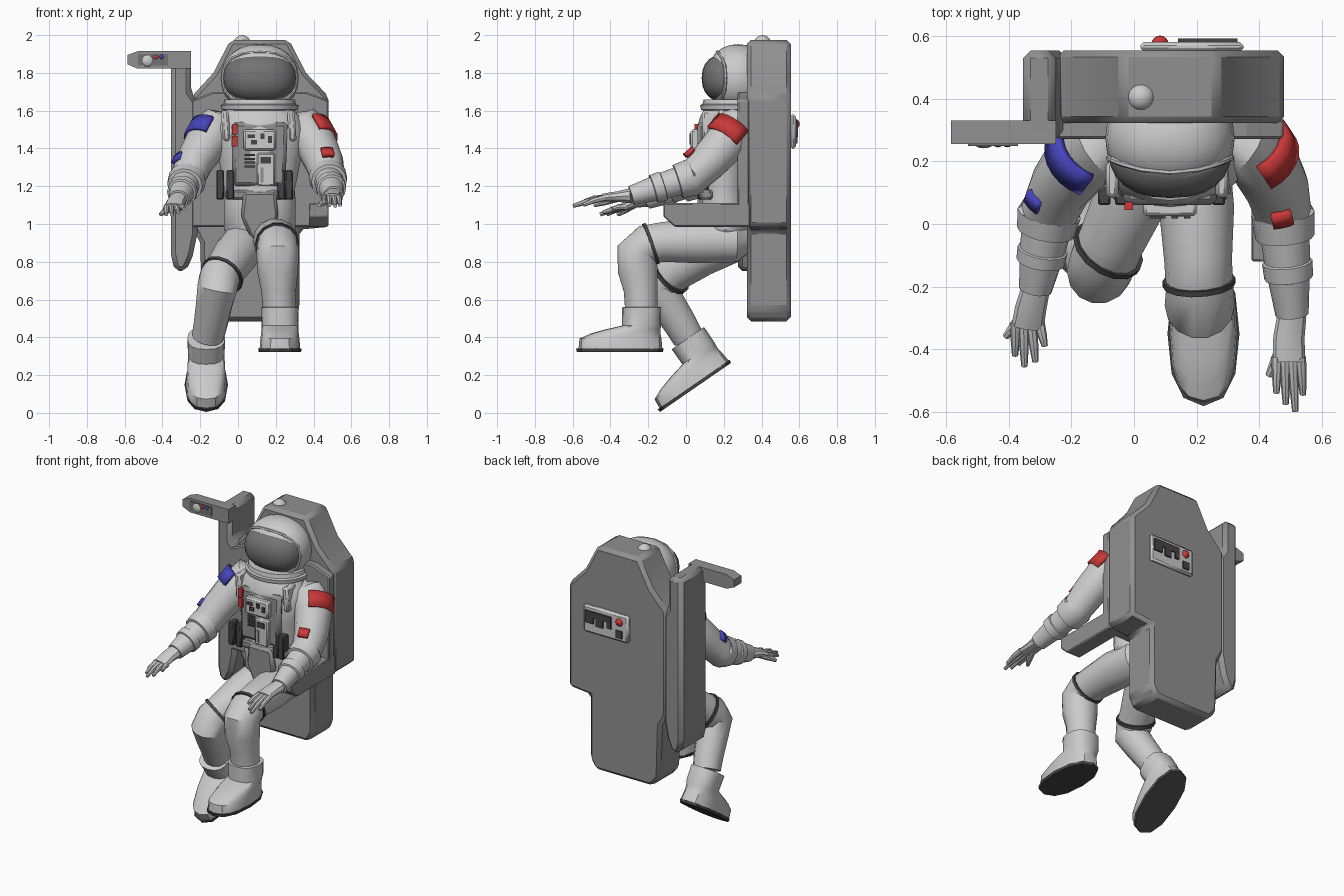
import bpy, bmesh, math
from mathutils import Vector as V

if "Cube" in bpy.data.objects:
    bpy.data.objects.remove(bpy.data.objects["Cube"])

CX = 0.115  # the figure and pack are centred here
DARK, MID, SHADE = (.06, .06, .06, 1), (.28, .28, .28, 1), (.17, .17, .17, 1)
RED, BLUE = (.6, .04, .04, 1), (.06, .06, .5, 1)


def finish(ob, color=None, bevel=0, angle=35):
    if color:
        key = "mat_%.2f_%.2f_%.2f" % color[:3]
        m = bpy.data.materials.get(key) or bpy.data.materials.new(key)
        m.diffuse_color = color
        m.use_nodes = True
        m.node_tree.nodes["Principled BSDF"].inputs["Base Color"].default_value = m.diffuse_color
        ob.data.materials.append(m)
    if bevel:
        b = ob.modifiers.new("bevel", 'BEVEL')
        b.width, b.segments, b.limit_method = bevel, 1, 'ANGLE'
    bpy.ops.object.select_all(action='DESELECT')
    bpy.context.view_layer.objects.active = ob
    ob.select_set(True)
    bpy.ops.object.shade_smooth_by_angle(angle=math.radians(angle))
    return ob


def skin(name, rings, color=None, bevel=0, caps=True, closed=True, angle=35):
    bm = bmesh.new()
    rows = [[bm.verts.new(p) for p in r] for r in rings]
    n = len(rows[0])
    for a, b in zip(rows, rows[1:]):
        for i in range(n if closed else n - 1):
            bm.faces.new((a[i], a[(i + 1) % n], b[(i + 1) % n], b[i]))
    if caps:
        bm.faces.new(rows[0][::-1])
        bm.faces.new(rows[-1])
    bmesh.ops.recalc_face_normals(bm, faces=bm.faces)
    me = bpy.data.meshes.new(name)
    bm.to_mesh(me)
    ob = bpy.data.objects.new(name, me)
    bpy.context.collection.objects.link(ob)
    return finish(ob, color, bevel, angle)


def tube(name, pts, color=None, n=14, axis=(1, 0, 0)):
    """Loft along a path of (x, y, z, r) or (x, y, z, r_side, r_up)."""
    P = [V(p[:3]) for p in pts]
    rings = []
    for i, p in enumerate(pts):
        t = (P[min(i + 1, len(P) - 1)] - P[max(i - 1, 0)]).normalized()
        s = (V(axis) - t * t.dot(V(axis))).normalized()
        u = t.cross(s)
        rings.append([P[i] + s * p[3] * math.cos(a) + u * p[-1] * math.sin(a)
                      for a in (2 * math.pi * k / n for k in range(n))])
    return skin(name, rings, color)


def loft(name, levels, color=None, n=16, e=1.0):
    """Stack of level rings (z, cx, cy, rx, ry); e < 1 squares them off."""
    f = lambda v: math.copysign(abs(v) ** e, v)
    return skin(name, [[V((cx + rx * f(math.cos(a)), cy + ry * f(math.sin(a)), z))
                for a in (2 * math.pi * k / n for k in range(n))]
                for z, cx, cy, rx, ry in levels], color)


def prism(name, outline, y0, y1, color=None, bevel=0):
    return skin(name, [[(x, y, z) for x, z in outline] for y in (y0, y1)], color, bevel, angle=20)


def box(name, x0, x1, y0, y1, z0, z1, color=None, bevel=0):
    return prism(name, [(x0, z0), (x1, z0), (x1, z1), (x0, z1)], y0, y1, color, bevel)


def ball(name, c, r, color=None, e=1.0, seg=24):
    bm = bmesh.new()
    bmesh.ops.create_uvsphere(bm, u_segments=seg, v_segments=seg // 2, radius=1)
    for v in bm.verts:
        v.co = V([c[i] + r[i] * math.copysign(abs(v.co[i]) ** e, v.co[i]) for i in range(3)])
    me = bpy.data.meshes.new(name)
    bm.to_mesh(me)
    ob = bpy.data.objects.new(name, me)
    bpy.context.collection.objects.link(ob)
    return finish(ob, color)


def patch(name, p0, p1, out, r, arc, color):
    """Curved badge hugging a limb between p0 and p1."""
    p0, p1 = V(p0), V(p1)
    t = (p1 - p0).normalized()
    o = (V(out) - t * t.dot(V(out))).normalized()
    s = t.cross(o)
    ring = lambda p: [p + (o * math.cos(a) + s * math.sin(a)) * r
                      for a in (arc * (k / 6 - .5) for k in range(7))]
    ob = skin(name, [ring(p0), ring(p1)], color, caps=False, closed=False)
    ob.modifiers.new("thick", 'SOLIDIFY').thickness = 0.025


# --- backpack: one stepped slab with a forward lower face, wider foot toward the mast
prism("pack_body", [(.27, 1.975), (.36, 1.8), (.48, 1.675), (.48, .985), (.325, .97), (.325, .55), (.285, .485),
      (-.13, .485), (-.19, .55), (-.2, .9), (-.245, .985), (-.245, 1.675), (-.13, 1.8), (-.04, 1.975)],
      .322, .555, MID, .022)
prism("pack_front", [(.27, 1.7), (.36, 1.7), (.478, 1.655), (.478, .985), (-.245, .985), (-.245, 1.655), (-.13, 1.7)],
      .272, .335, MID, .008)
# armrest forward on one side, folded up as a mast on the other
skin("armrest", [[(x, y, z) for y, z in ((.34, .985), (-.06, .985), (-.12, 1.04), (-.12, 1.11), (.34, 1.11))]
                 for x in (.375, .478)], MID, .006, angle=20)
prism("mast", [(-.355, 1.915), (-.25, 1.915), (-.25, 1.7), (-.215, 1.65), (-.215, .95), (-.24, .83), (-.275, .75),
      (-.335, .75), (-.355, .84)], .275, .555, MID, .025)
prism("mast_beam", [(-.585, 1.845), (-.53, 1.822), (-.25, 1.822), (-.25, 1.915), (-.53, 1.915), (-.585, 1.895)],
      .255, .33, MID)
box("beam_panel", -.53, -.37, .25, .26, 1.838, 1.9, SHADE)
ball("beam_lamp", (-.48, .262, 1.866), (.035, .02, .035))
ball("beam_light_red", (-.435, .253, 1.884), (.013, .008, .013), RED, seg=12)
ball("beam_light_blue", (-.405, .253, 1.886), (.013, .008, .013), BLUE, seg=12)
ball("top_beacon", (.022, .405, 1.955), (.045,) * 3)
# rear control panel
box("rear_panel", .02, .35, .55, .582, 1.4, 1.58, None, .012)
for i, (x0, x1, z0) in enumerate(((.14, .33, 1.51), (.2, .25, 1.46), (.27, .33, 1.47), (.14, .17, 1.47))):
    box("rear_key_%d" % i, x0, x1, .58, .592, z0, 1.55, DARK)
ball("rear_knob", (.083, .575, 1.53), (.027,) * 3, RED, seg=16)
box("rear_switch", .06, .105, .58, .59, 1.425, 1.475, DARK)

# --- torso, collar, helmet
loft("torso", [(z, CX, cy, rx, ry) for z, cy, rx, ry in (
    (.88, .22, .12, .1), (.97, .21, .19, .13), (1.12, .2, .19, .13), (1.18, .2, .185, .125),
    (1.35, .2, .22, .145), (1.5, .2, .24, .145), (1.57, .21, .21, .135), (1.63, .23, .16, .12))], n=20)
loft("collar", [(z, CX, .255, rx, rx * .88) for z, rx in (
    (1.595, .17), (1.605, .2), (1.63, .205), (1.635, .19), (1.66, .185))], n=24)
ball("helmet", (CX, .275, 1.772), (.207, .165, .18), None, .92)
ball("visor", (CX, .235, 1.772), (.196, .152, .134), SHADE, .85)
rim = []
for k in range(17):
    a = 2 * math.pi * k / 16
    c, s = [math.copysign(abs(f(a)) ** .8, f(a)) for f in (math.cos, math.sin)]
    rim.append((CX + .196 * c, .165 + .045 * c * c, 1.772 + .138 * s, .009))
tube("visor_rim", rim, None, 6, (0, 1, 0))

# --- chest pack, harness and waist
prism("bib", [(-.03, 1.2), (.25, 1.2), (.265, 1.54), (-.035, 1.54)], .06, .15, MID, .02)
box("chest_box", .03, .2, .025, .08, 1.39, 1.5, None, .01)
box("chest_display", .1, .195, .03, .08, 1.2, 1.375, None, .008)
box("display_slot", .12, .175, .024, .04, 1.32, 1.355, DARK)
box("display_bar", .118, .135, .024, .04, 1.22, 1.3, MID)
for i, (x, z, w, h) in enumerate(((.05, 1.455, .04, .02), (.07, 1.42, .03, .025), (.12, 1.45, .02, .03), (.16, 1.43, .02, .035))):
    box("chest_key_%d" % i, x, x + w, .018, .03, z, z + h, DARK)
for i in range(4):
    box("vent_%d" % i, .035, .09, .05, .065, 1.3 + .02 * i, 1.31 + .02 * i, DARK)
for z in (1.41, 1.475):
    box("red_strip", -.03, -.003, .045, .07, z, z + .055, RED)
for x in (-.115, -.06, .21, .25):
    box("waist_clasp", x, x + .04, .06, .12, 1.13, 1.285, DARK, .006)
box("belt", -.07, .3, .075, .14, 1.13, 1.18, MID, .01)
prism("front_flap", [(.03, 1.17), (.2, 1.17), (.215, 1.04), (.16, .92), (.07, .92), (.015, 1.04)], .06, .16, MID, .015)
for x in (-.08, .27):
    prism("shoulder_strap", [(x, 1.44), (x + .04, 1.44), (x + .03, 1.6), (x - .01, 1.6)], .085, .2, None, .012)

# --- arms: upper sleeve plus a forearm with stepped cuffs
CUFFS = ((0, .092), (.02, .102), (.25, .094), (.26, .078), (.48, .074), (.49, .081), (.64, .078), (.65, .067), (1, .053))


def arm(side, upper, elbow, wrist, palm, tips, thumb):
    e, w = V(elbow), V(wrist)
    tube(side + "_arm", upper + [(*e.lerp(w, t), r) for t, r in CUFFS])
    m, k = V(palm[0]), V(palm[1])
    tube(side + "_palm", [(*w, .046, .042), (*m, .05, .03), (*k, .052, .022)], n=10)
    for i, tip in enumerate(tips):
        base, tip = k + V((-.038 + .025 * i, .015, 0)), V(tip)
        mid = base.lerp(tip, .55) + V((0, 0, .006))
        tube("%s_finger_%d" % (side, i), [(*base, .018), (*mid, .015), (*tip, .01)], n=8)
    tube(side + "_thumb", [(*w.lerp(m, .7), .024), (*m.lerp(V(thumb), .6), .02), (*thumb, .011)], n=8)


arm("right", [(.27, .28, 1.5, .09), (.35, .27, 1.5, .12), (.415, .2, 1.42, .113), (.455, .12, 1.33, .104)],
    (.475, .04, 1.25), (.505, -.29, 1.15), ((.495, -.36, 1.145), (.495, -.44, 1.14)),
    ((.455, -.54, 1.12), (.485, -.575, 1.1), (.515, -.598, 1.095), (.54, -.545, 1.1)), (.43, -.485, 1.1))
arm("left", [(-.04, .28, 1.5, .09), (-.11, .26, 1.5, .12), (-.175, .2, 1.42, .113), (-.235, .12, 1.32, .1)],
    (-.27, .04, 1.23), (-.315, -.21, 1.13), ((-.33, -.27, 1.115), (-.34, -.33, 1.09)),
    ((-.38, -.42, 1.05), (-.35, -.455, 1.05), (-.315, -.44, 1.06), (-.285, -.39, 1.08)), (-.41, -.36, 1.05))
patch("right_armband", (.365, .26, 1.49), (.405, .2, 1.42), (.9, -.1, .6), .135, 1.7, RED)
patch("left_armband", (-.125, .25, 1.49), (-.165, .2, 1.42), (-.7, -.3, .6), .135, 1.7, BLUE)
patch("right_badge", (.455, .1, 1.32), (.465, .06, 1.285), (.1, -.5, .8), .115, .6, RED)
patch("left_badge", (-.24, .12, 1.31), (-.253, .085, 1.275), (-.5, -.2, .4), .112, .6, BLUE)

# --- legs with knee bands
tube("right_leg", [(.17, .32, .91, .07), (.185, .26, .91, .115), (.2, .05, .91, .12), (.205, -.12, .905, .108),
     (.21, -.21, .89, .108), (.21, -.26, .85, .112), (.21, -.255, .75, .108), (.215, -.24, .65, .092), (.22, -.235, .5, .086)])
tube("left_leg", [(.06, .32, .91, .07), (.04, .25, .91, .115), (-.01, .08, .84, .12), (-.07, -.05, .755, .108),
     (-.1, -.12, .71, .108), (-.11, -.15, .66, .106), (-.125, -.1, .58, .097), (-.145, -.03, .47, .09), (-.16, .01, .4, .085)])
tube("right_knee_band", [(.207, -.178, .898, .117), (.208, -.195, .892, .117)], DARK)
tube("left_knee_band", [(-.078, -.075, .735, .12), (-.087, -.088, .723, .12)], DARK)

# --- boots: the same boot placed twice, one pitched toe-down
for side, loc, pitch in (("right", (.222, -.235, .322), 0), ("left", (-.168, .145, .2), 34.6)):
    boot = loft(side + "_boot", [(.015, 0, -.112, .108, .222), (.072, 0, -.112, .103, .217), (.098, 0, -.085, .1, .185),
                (.118, 0, -.05, .098, .15), (.14, 0, 0, .097, .103), (.237, 0, 0, .1, .104),
                (.238, 0, 0, .085, .088)], e=.8)
    sole = loft(side + "_sole", [(0, 0, -.115, .112, .228), (.018, 0, -.115, .115, .232)], DARK, 12, e=.85)
    for ob in (boot, sole):
        ob.location = loc
        ob.rotation_euler.x = math.radians(pitch)
